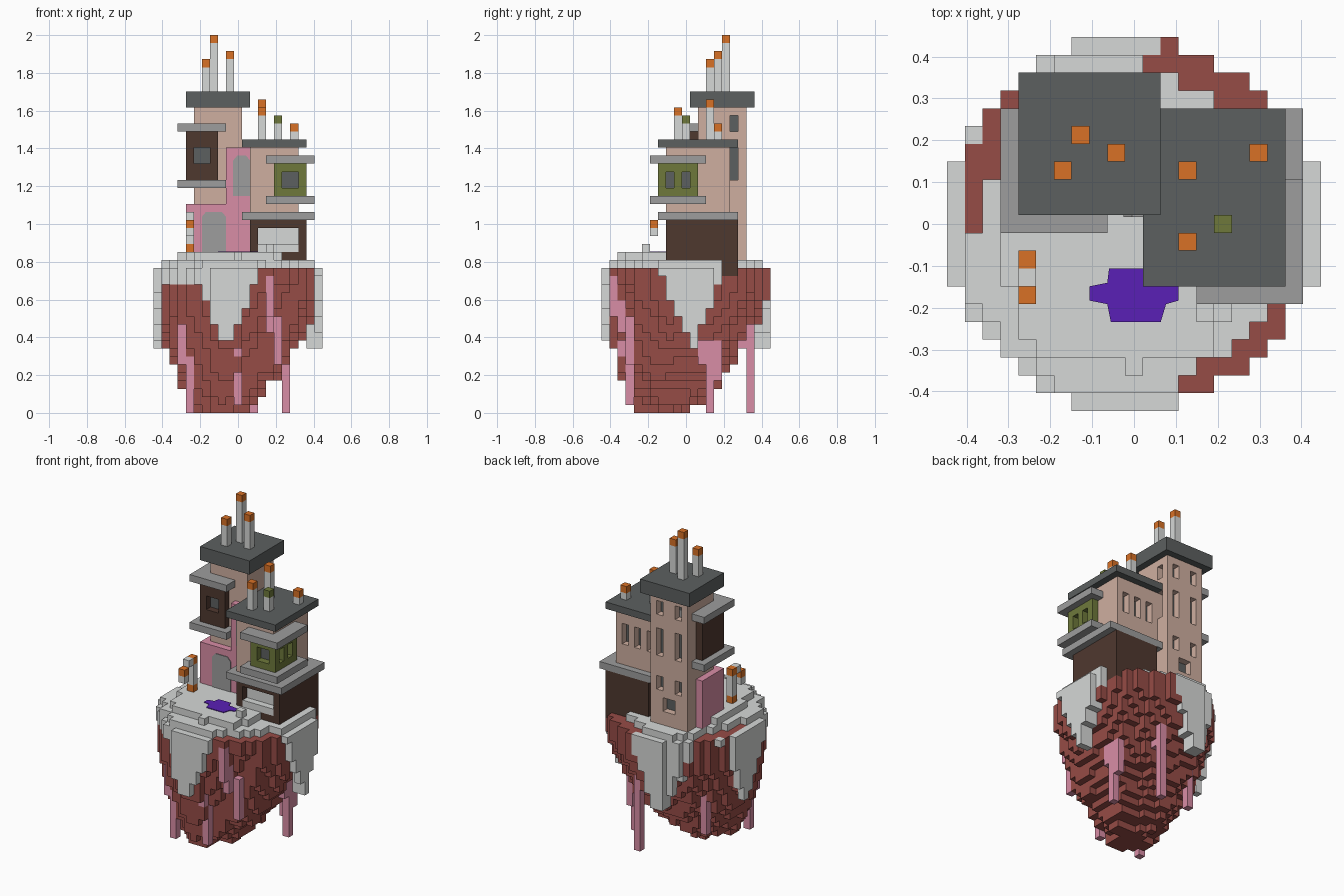
import bpy, bmesh, math
from mathutils import Vector, noise

cube = bpy.data.objects.get("Cube")
if cube:
    bpy.data.objects.remove(cube)

N, TALL = 21, 47
UNIT = 2 / TALL
MID = N / 2


def material(name, code):
    rgb = [int(code[i:i + 2], 16) / 255 for i in range(0, 6, 2)]
    col = [c / 12.92 if c < 0.04 else ((c + 0.055) / 1.055) ** 2.4 for c in rgb] + [1]
    m = bpy.data.materials.new(name)
    m.use_nodes = True
    m.diffuse_color = col
    bsdf = next(n for n in m.node_tree.nodes if n.type == 'BSDF_PRINCIPLED')
    bsdf.inputs["Base Color"].default_value = col
    return m


MATS = {n: material(n, c) for n, c in (
    ("light grey", "d6d8d7"), ("slate", "5c6060"), ("mid grey", "9d9d9d"),
    ("orange", "d87126"), ("green", "6e793b"), ("purple", "5a20b6"),
    ("rock red", "964c46"), ("tan", "cfafa0"), ("pink", "d98da6"),
    ("dark brown", "4f382f"))}

grid = {}   # block position -> part name
paint = {}  # part name -> colour name


def fill(part, colour, xs, ys, zs):
    paint[part] = colour
    for x in range(*xs):
        for y in range(*ys):
            for z in range(*zs):
                grid[x, y, z] = part


def carve(xs, ys, zs):
    for x in range(*xs):
        for y in range(*ys):
            for z in range(*zs):
                grid.pop((x, y, z), None)


def window(xs, ys, zs, inward):
    """Recess a pane one block deep in the direction inward."""
    carve(xs, ys, zs)
    dx, dy = inward
    fill("window_panes", "slate", (xs[0] + dx, xs[1] + dx),
         (ys[0] + dy, ys[1] + dy), zs)


def world(p):
    return Vector(((p[0] - MID) * UNIT, (p[1] - MID) * UNIT, p[2] * UNIT))


def add_object(name, bm, colour):
    me = bpy.data.meshes.new(name)
    bm.to_mesh(me)
    bm.free()
    me.materials.append(MATS[colour])
    bpy.context.collection.objects.link(bpy.data.objects.new(name, me))


# Floating island: tapering rock, pale crust and crust drips on four sides
TIP = Vector((-3.4, -4.4))
# Each drip: outward direction, sideways offset, lowest level, steepness
DRIPS = ((0, -1, -1.5, 8.3, 2.3), (0, 1, -2.5, 7, 2.5),
         (-1, 0, 0.5, 8.3, 2.1), (1, 0, 0.8, 8, 2.5))
paint.update(island_rock="rock red", island_crust="light grey")
for i in range(N):
    for j in range(N):
        p = Vector((i + 0.5 - MID, j + 0.5 - MID))
        r = p.length
        if r > 10.45 or (p.x > 2 and abs(p.y) > 9.5):
            continue
        wobble = noise.noise(Vector((i * 0.37, j * 0.37, 0.5)))
        d = p - TIP
        a, b, c = d.dot(d), TIP.dot(d), TIP.dot(TIP) - 10.6 ** 2
        u = a / (-b + math.sqrt(b * b - a * c))
        cutaway = 4 if p.x > 0.5 and p.y < -6 else 0
        bottom = min(16, max(0, int(16 * u ** 2.2 + 2 * wobble + cutaway)))
        low = 18
        for dx, dy, off, base, steep in DRIPS:
            if p.x * dx + p.y * dy > 6.5:
                side = p.x * abs(dy) + p.y * abs(dx) - off
                low = min(low, int(base + steep * abs(side) + wobble))
        corner = p.x < 0 and p.y < 0
        if corner:
            low = min(low, 16)
        bare = (p.x < -6 and p.y >= 0) or (p.y > 6 and p.x > 0)
        if r < 10.2:
            for z in range(bottom, 18):
                grid[i, j, z] = "island_rock"
        if r > (9.9 if bare else 9):
            for z in range(low, 18):
                grid[i, j, z] = "island_crust"
        if r < (8.5 if bare else 8.9) or (r < 9.9 and low < 18 and not bare):
            grid[i, j, 18] = "island_crust"
        if r < 8.2 + wobble and p.y < 5 and 3 <= i < 16 and j >= 2:
            grid[i, j, 19] = "island_crust"
fill("island_crust", "light grey", (14, 15), (5, 6), (20, 21))

# Hanging vines
for x, y, z0, z1 in ((3, 4, 6, 13), (4, 4, 0, 7), (10, 2, 7, 13), (10, 3, 1, 11),
                     (14, 1, 12, 17), (14, 2, 10, 14), (15, 3, 6, 12),
                     (15, 13, 6, 14), (16, 13, 0, 9), (16, 12, 6, 12),
                     (16, 14, 4, 9), (12, 18, 0, 11), (12, 17, 8, 13),
                     (4, 14, 3, 12)):
    fill("vines", "pink", (x, x + 1), (y, y + 1), (z0, z1))

# Pink entrance walls wrapped around the tower
fill("entrance_wall", "pink", (4, 9), (11, 16), (19, 26))
fill("entrance_wall", "pink", (9, 12), (11, 15), (19, 33))

# Tower with windows, bay and roof
fill("tower", "tan", (5, 11), (12, 18), (19, 38))
for x in (6, 9):
    for zs in ((35, 37), (29, 33), (24, 26)):
        window((x, x + 1), (17, 18), zs, (0, -1))
window((7, 9), (17, 18), (21, 23), (0, -1))
for zs in ((35, 37), (29, 33)):
    window((10, 11), (16, 17), zs, (-1, 0))
fill("tower_bay", "dark brown", (4, 8), (11, 16), (29, 35))
window((5, 7), (11, 12), (31, 33), (0, 1))
for z in (28, 35):
    fill("tower_bay_ledges", "mid grey", (3, 9), (10, 17), (z, z + 1))
fill("tower_roof", "slate", (4, 12), (11, 19), (38, 40))

# Shop on the ground floor
fill("shop", "dark brown", (12, 19), (8, 17), (17, 24))
carve((13, 18), (8, 9), (20, 23))
fill("shop_front", "light grey", (13, 18), (9, 10), (20, 23))
fill("shop_front", "light grey", (13, 18), (8, 9), (20, 21))
fill("shop_ledge", "mid grey", (11, 20), (7, 17), (24, 25))

# House above the shop
fill("house", "tan", (11, 18), (15, 16), (25, 33))
fill("house", "tan", (12, 18), (8, 16), (25, 33))
for x in (12, 14, 16):
    window((x, x + 1), (15, 16), (28, 31), (0, -1))
fill("house_bay", "green", (15, 19), (7, 12), (27, 31))
window((16, 18), (7, 8), (28, 30), (0, 1))
for y in (8, 10):
    window((18, 19), (y, y + 1), (28, 30), (-1, 0))
for z in (26, 31):
    fill("house_bay_ledges", "mid grey", (14, 20), (6, 13), (z, z + 1))
fill("house_roof", "slate", (11, 19), (7, 17), (33, 34))

# Chimneys with coloured caps
for x, y, base, top, colour in (
        (6, 13, 40, 44, "orange"), (7, 15, 40, 47, "orange"),
        (9, 14, 40, 45, "orange"), (13, 13, 34, 39, "orange"),
        (13, 9, 34, 38, "orange"), (17, 14, 34, 36, "orange"),
        (15, 10, 34, 37, "green")):
    fill("chimneys", "light grey", (x, x + 1), (y, y + 1), (base, top - 1))
    fill(colour + "_chimney_caps", colour, (x, x + 1), (y, y + 1), (top - 1, top))

# Lamp post with a hooked lantern
fill("lamp_post", "light grey", (4, 5), (8, 9), (19, 24))
fill("lamp_post", "light grey", (4, 5), (7, 8), (24, 25))
fill("lamp_post", "light grey", (4, 5), (6, 7), (22, 23))
for y, z in ((8, 20), (8, 24), (6, 23)):
    fill("lamp_lights", "orange", (4, 5), (y, y + 1), (z, z + 1))

# Turn the blocks of each part into its visible faces
for part, colour in paint.items():
    bm = bmesh.new()
    verts = {}
    for cell in [c for c, name in grid.items() if name == part]:
        for axis in range(3):
            for s in (0, 1):
                near = list(cell)
                near[axis] += 2 * s - 1
                if tuple(near) in grid:
                    continue
                ring = []
                for a, b in ((0, 0), (1, 0), (1, 1), (0, 1)):
                    c = list(cell)
                    c[axis] += s
                    c[(axis + 1) % 3] += a
                    c[(axis + 2) % 3] += b
                    c = tuple(c)
                    if c not in verts:
                        verts[c] = bm.verts.new(world(c))
                    ring.append(verts[c])
                bm.faces.new(ring if s else ring[::-1])
    add_object(part, bm, colour)


def plate(name, colour, points, push):
    bm = bmesh.new()
    face = bm.faces.new([bm.verts.new(world(p)) for p in points])
    out = bmesh.ops.extrude_face_region(bm, geom=[face])["geom"]
    moved = [v for v in out if isinstance(v, bmesh.types.BMVert)]
    bmesh.ops.translate(bm, verts=moved, vec=Vector(push) * UNIT * 0.1)
    bmesh.ops.recalc_face_normals(bm, faces=bm.faces)
    add_object(name, bm, colour)


# Pond and arched doorways
pond = ((9.1, 8), (11.1, 8), (11.3, 7.2), (13, 7), (13, 6.2), (12.3, 6), (12, 5),
        (9.2, 5), (9, 6), (8, 6.2), (8, 7), (9, 7.2))
plate("pond", "purple", [(x, y, 20) for x, y in pond], (0, 0, 1))
for name, x0, x1, z0, z1 in (("lower_arch", 6, 9, 20, 25), ("upper_arch", 9.9, 12, 27, 32)):
    outline = ((x0, z0), (x1, z0), (x1, z1 - 0.6), (x1 - 0.5, z1),
               (x0 + 0.5, z1), (x0, z1 - 0.6))
    plate(name, "mid grey", [(x, 11, z) for x, z in outline], (0, -1, 0))
